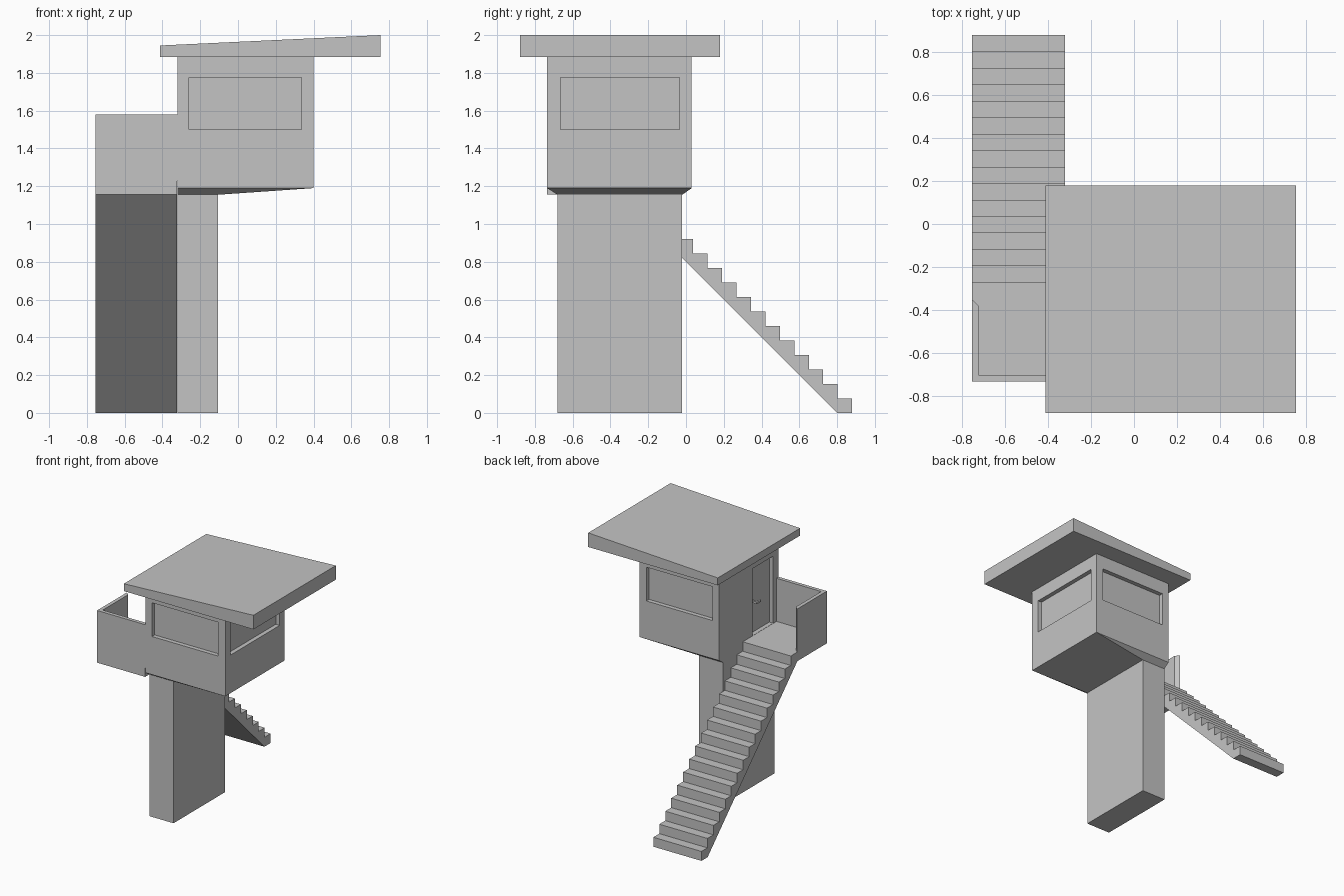
import bpy, bmesh
from mathutils import Vector

cube = bpy.data.objects.get("Cube")
if cube:
    bpy.data.objects.remove(cube, do_unlink=True)

# One plain concrete colour
concrete = bpy.data.materials.new("concrete grey")
concrete.use_nodes = True
GREY = (0.55, 0.55, 0.55, 1)
concrete.diffuse_color = GREY
concrete.node_tree.nodes["Principled BSDF"].inputs["Base Color"].default_value = GREY


def finish(name, bm):
    bmesh.ops.recalc_face_normals(bm, faces=bm.faces)
    mesh = bpy.data.meshes.new(name)
    bm.to_mesh(mesh)
    bm.free()
    mesh.materials.append(concrete)
    obj = bpy.data.objects.new(name, mesh)
    bpy.context.collection.objects.link(obj)
    return obj


def prism_mesh(profile, axis, lo, hi):
    """Extrude a 2D profile from lo to hi along the given axis."""
    bm = bmesh.new()

    def place(p, h):
        co = list(p)
        co.insert(axis, h)
        return bm.verts.new(co)

    face = bm.faces.new([place(p, lo) for p in profile])
    geom = bmesh.ops.extrude_face_region(bm, geom=[face], use_keep_orig=True)["geom"]
    for v in geom:
        if isinstance(v, bmesh.types.BMVert):
            v.co[axis] = hi
    bmesh.ops.recalc_face_normals(bm, faces=bm.faces)
    return bm


def prism(name, profile, axis, lo, hi):
    return finish(name, prism_mesh(profile, axis, lo, hi))


def rect(x0, x1, y0, y1):
    return [(x0, y0), (x1, y0), (x1, y1), (x0, y1)]


def recess(bm, normal, a, b, z, depth):
    """Cut a rectangular recess into the wall facing along normal."""
    bm.normal_update()
    normal = Vector(normal)
    face = max(bm.faces, key=lambda f: (f.normal.dot(normal) > 0.99) * f.calc_area())
    u = 1 if normal.x else 0
    mid = face.calc_center_median()
    for push in (0, depth):
        bmesh.ops.inset_individual(bm, faces=[face], thickness=0.005)
        for v in face.verts:
            v.co[u] = b if v.co[u] > (mid[u] if not push else (a + b) / 2) else a
            v.co.z = z[1] if v.co.z > (mid.z if not push else sum(z) / 2) else z[0]
            v.co -= normal * push


# Main sizes
WALL_L, WALL_R, FRONT, BACK = -0.32, 0.40, -0.735, 0.03
OUT, SLAB, CABIN_Z, EAVES = -0.755, 1.155, 1.19, 1.885
RISE, TREAD, STEPS = 0.0768, 0.0767, 16
DECK = RISE * STEPS

# Pillar
prism("pillar", rect(WALL_L, -0.105, -0.68, -0.02), 2, 0, SLAB)

# Flared underside between pillar and cabin
bm = prism_mesh(rect(WALL_L, WALL_R, FRONT, BACK), 2, SLAB, CABIN_Z)
for v in bm.verts:
    if v.co.z < SLAB + 0.01:
        v.co.x = min(v.co.x, -0.105)
        v.co.y = max(-0.68, min(v.co.y, -0.02))
finish("cabin_underside", bm)

# Cabin with three recessed windows and a recessed door
bm = prism_mesh(rect(WALL_L, WALL_R, FRONT, BACK), 2, CABIN_Z, EAVES)
WINDOW_Z = (1.5, 1.775)
for side in (-1, 1):
    recess(bm, (0, side, 0), -0.26, 0.335, WINDOW_Z, 0.035)
recess(bm, (1, 0, 0), -0.665, -0.035, WINDOW_Z, 0.035)
recess(bm, (-1, 0, 0), -0.665, -0.40, (DECK, 1.775), 0.035)
finish("cabin", bm)

# Door handle: stem and lever
prism("handle_stem", rect(-0.34, -0.28, -0.435, -0.42), 2, 1.485, 1.50)
prism("handle_lever", rect(-0.345, -0.332, -0.475, -0.415), 2, 1.485, 1.50)

# Single-pitch roof slab
prism("roof", [(-0.412, EAVES), (0.755, EAVES), (0.755, 2), (-0.412, 1.945)], 1, -0.88, 0.18)

# Staircase running into the landing, with a sloping soffit
profile = [(0.80, 0)]
y = 0.88
for i in range(STEPS):
    profile += [(y, i * RISE), (y, (i + 1) * RISE)]
    y -= TREAD
profile += [(FRONT, DECK), (FRONT, SLAB), (0.80 - SLAB, SLAB)]
prism("stairs_and_landing", profile, 0, OUT, WALL_L - 0.002)

# Landing parapet with a mitred free end
T = 0.03
prism("landing_parapet",
      [(WALL_L, FRONT), (OUT, FRONT), (OUT, -0.35), (OUT + T, -0.38),
       (OUT + T, FRONT + T), (WALL_L, FRONT + T)], 2, DECK, 1.58)
